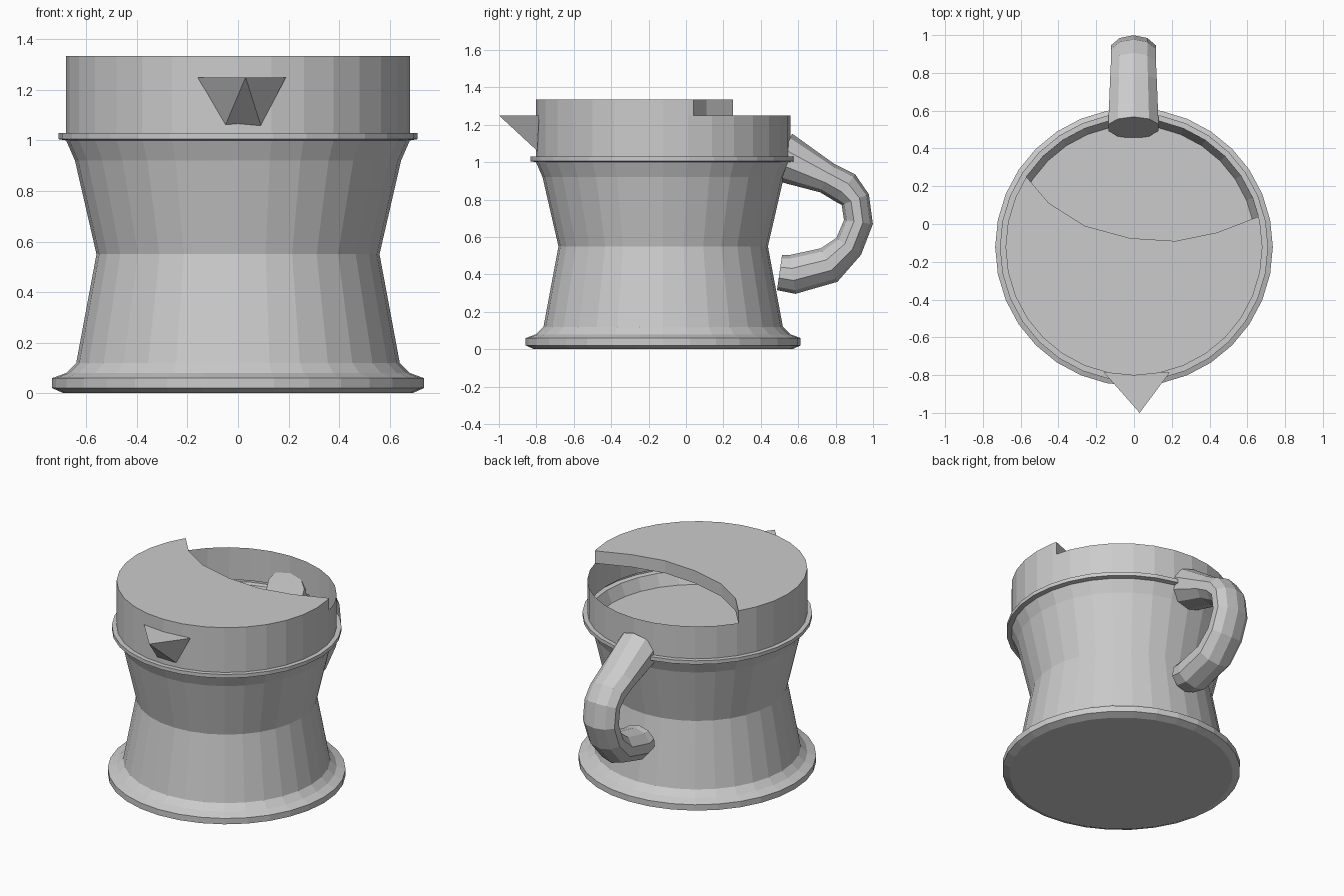
import bpy, bmesh
from math import sin, cos, pi
from mathutils import Vector

if "Cube" in bpy.data.objects:
    bpy.data.objects.remove(bpy.data.objects["Cube"])

SIDES = 32
CY = -0.122  # body axis lies forward of the origin because of the handle


def make(name, verts, faces):
    mesh = bpy.data.meshes.new(name)
    mesh.from_pydata(verts, [], faces)
    bm = bmesh.new()
    bm.from_mesh(mesh)
    bmesh.ops.recalc_face_normals(bm, faces=bm.faces)
    bm.to_mesh(mesh)
    bm.free()
    obj = bpy.data.objects.new(name, mesh)
    bpy.context.collection.objects.link(obj)
    return obj


def bridge(rings, n):
    return [(r * n + i, r * n + (i + 1) % n, (r + 1) * n + (i + 1) % n, (r + 1) * n + i)
            for r in range(rings - 1) for i in range(n)]


def circle(r, z):
    return [(r * cos(2 * pi * i / SIDES), CY + r * sin(2 * pi * i / SIDES), z)
            for i in range(SIDES)]


# Body: thin open lathe shell with flared foot, waist and collar
profile = [(0.69, 0), (0.735, 0.02), (0.735, 0.06), (0.68, 0.08), (0.64, 0.12),
           (0.56, 0.55), (0.645, 0.92), (0.68, 1.0), (0.71, 1.005), (0.71, 1.03),
           (0.68, 1.03), (0.68, 1.25)]
verts = [v for r, z in profile for v in circle(r, z)]
make("body", verts, bridge(len(profile), SIDES) + [tuple(range(SIDES))])

# Surface of the contents inside the cup
make("liquid", circle(0.645, 0.92), [tuple(range(SIDES))])

# Half lid: front arc of the rim closed by a curved cut
outline = [(0.68 * cos(2 * pi * k / SIDES), CY + 0.68 * sin(2 * pi * k / SIDES))
           for k in range(14, 34)]
outline += [(0.66, 0.04), (0.44, -0.045), (0.22, -0.09), (-0.02, -0.075),
            (-0.26, -0.01), (-0.45, 0.11), (-0.57, 0.25)]
n = len(outline)
verts = [(x, y, z) for z in (1.25, 1.335) for x, y in outline]
make("lid", verts, bridge(2, n) + [tuple(range(n)), tuple(range(n, 2 * n))])

# Spout: pointed beak
make("spout",
     [(0.03, -1, 1.25), (-0.16, -0.785, 1.25), (0.19, -0.785, 1.25),
      (-0.05, -0.795, 1.06), (0.09, -0.795, 1.06)],
     [(0, 1, 2), (0, 3, 1), (0, 4, 3), (0, 2, 4), (1, 3, 4, 2)])

# Handle: tube through (y, z, in-plane radius, sideways radius)
path = [(0.51, 1.03, 0.135, 0.14), (0.755, 0.915, 0.085, 0.13), (0.85, 0.863, 0.09, 0.125),
        (0.905, 0.8, 0.078, 0.125), (0.922, 0.68, 0.078, 0.125), (0.87, 0.55, 0.08, 0.125),
        (0.765, 0.45, 0.1, 0.125), (0.57, 0.4, 0.105, 0.125), (0.5, 0.41, 0.095, 0.115)]
N = 10
verts = []
for i, (y, z, a, b) in enumerate(path):
    p, q = path[max(i - 1, 0)], path[min(i + 1, len(path) - 1)]
    t = Vector((q[0] - p[0], q[1] - p[1])).normalized()
    for k in range(N):
        c, s = a * cos(2 * pi * k / N), b * sin(2 * pi * k / N)
        verts.append((s - 0.003, y - t.y * c, z + t.x * c))
last = (len(path) - 1) * N
make("handle", verts, bridge(len(path), N) + [tuple(range(N)), tuple(range(last, last + N))])
